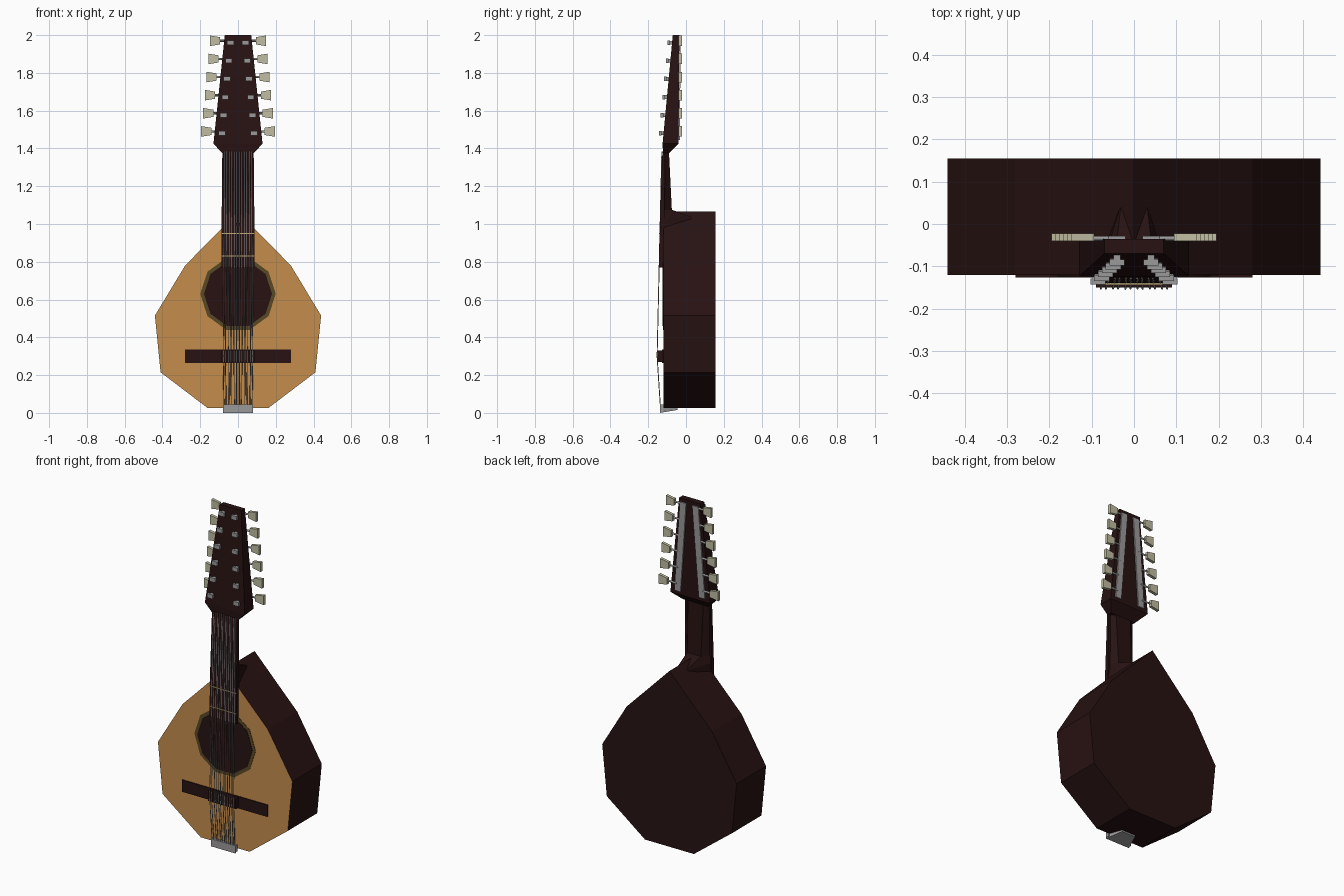
import bpy, bmesh, math

if "Cube" in bpy.data.objects:
    bpy.data.objects.remove(bpy.data.objects["Cube"])


def material(name, rgb):
    m = bpy.data.materials.new(name)
    m.use_nodes = True
    m.diffuse_color = (*rgb, 1)
    m.node_tree.nodes["Principled BSDF"].inputs["Base Color"].default_value = (*rgb, 1)
    return m


wood = material("dark_wood", (0.021, 0.006, 0.006))
spruce = material("golden_top", (0.56, 0.27, 0.073))
trim = material("cream_binding", (0.52, 0.40, 0.19))
rosette_mat = material("olive_ring", (0.1, 0.065, 0.017))
metal = material("grey_metal", (0.33, 0.32, 0.32))
ivory = material("ivory", (0.53, 0.51, 0.36))


def finish(name, bm, *mats):
    bmesh.ops.recalc_face_normals(bm, faces=bm.faces[:])
    mesh = bpy.data.meshes.new(name)
    bm.to_mesh(mesh)
    bm.free()
    for m in mats:
        mesh.materials.append(m)
    ob = bpy.data.objects.new(name, mesh)
    bpy.context.collection.objects.link(ob)
    return ob


def prism(bm, outline, y0, y1):
    """Extrude an (x, z) outline along y; returns the front cap."""
    rings = [[bm.verts.new((x, y, z)) for x, z in outline] for y in (y0, y1)]
    n = len(outline)
    for i in range(n):
        j = (i + 1) % n
        bm.faces.new((rings[0][i], rings[0][j], rings[1][j], rings[1][i]))
    bm.faces.new(rings[1])
    return bm.faces.new(rings[0])


def loft(name, mat, sections):
    """Four-cornered sections: z, centre x, front half width, back half width, front y, back y."""
    bm = bmesh.new()
    rings = []
    for z, cx, wf, wb, yf, yb in sections:
        corners = ((cx - wf, yf), (cx + wf, yf), (cx + wb, yb), (cx - wb, yb))
        rings.append([bm.verts.new((x, y, z)) for x, y in corners])
    for a, b in zip(rings, rings[1:]):
        for i in range(4):
            j = (i + 1) % 4
            bm.faces.new((a[i], a[j], b[j], b[i]))
    bm.faces.new(rings[0])
    bm.faces.new(rings[-1])
    return finish(name, bm, mat)


def box(name, mat, cx, half, y0, y1, z0, z1):
    return loft(name, mat, [(z, cx, half, half, y0, y1) for z in (z0, z1)])


def wire(name, mat, points, radius):
    cu = bpy.data.curves.new(name, "CURVE")
    cu.dimensions = "3D"
    cu.bevel_depth = radius
    cu.bevel_resolution = 0
    cu.use_fill_caps = True
    sp = cu.splines.new("POLY")
    sp.points.add(len(points) - 1)
    for p, co in zip(sp.points, points):
        p.co = (*co, 1)
    cu.materials.append(mat)
    ob = bpy.data.objects.new(name, cu)
    bpy.context.collection.objects.link(ob)


# Faceted body with a bound golden top
half = [(0.16, 0.025), (0.41, 0.215), (0.44, 0.515), (0.28, 0.78)]
outline = half + [(0, 1.065)] + [(-x, z) for x, z in reversed(half)]
bm = bmesh.new()
front = prism(bm, outline, -0.12, 0.155)
rim = bmesh.ops.inset_individual(bm, faces=[front], thickness=0.014)
for f in rim["faces"]:
    f.material_index = 1
front.material_index = 2
finish("body", bm, wood, trim, spruce)


# Sound hole and its ring
def disc(name, mat, radius, y):
    bm = bmesh.new()
    pts = [(radius * math.cos(math.tau * i / 10), 0.63 + radius * math.sin(math.tau * i / 10))
           for i in range(10)]
    prism(bm, pts, y, -0.119)
    finish(name, bm, mat)


disc("sound_hole_ring", rosette_mat, 0.2, -0.122)
disc("sound_hole", wood, 0.18, -0.124)

# Bridge and saddle
box("bridge", wood, 0, 0.28, -0.126, -0.119, 0.265, 0.335)
box("saddle", wood, 0, 0.09, -0.15, -0.12, 0.27, 0.33)

# Neck with heel, fingerboard, headstock
loft("neck", wood, [(0.98, 0, 0.085, 0.03, -0.13, 0.08),
                    (1.03, 0, 0.085, 0.03, -0.13, 0.05),
                    (1.075, 0, 0.085, 0.045, -0.13, -0.075),
                    (1.38, 0, 0.083, 0.05, -0.12, -0.09)])
loft("fingerboard", wood, [(0.77, 0, 0.087, 0.087, -0.142, -0.119),
                           (1.0, 0, 0.087, 0.087, -0.138, -0.115),
                           (1.385, 0, 0.083, 0.083, -0.125, -0.11)])
loft("headstock", wood, [(1.375, 0, 0.083, 0.083, -0.122, -0.09),
                         (1.425, 0, 0.13, 0.13, -0.124, -0.04),
                         (2.0, 0, 0.07, 0.07, -0.07, -0.035)])
for z in (0.83, 0.95):
    box("fret", trim, 0, 0.087, -0.144, -0.135, z - 0.002, z + 0.002)

# Tuners on both sides
for side in (-1, 1):
    loft("tuner_plate", metal, [(1.445, side * 0.08, 0.02, 0.02, -0.045, -0.033),
                                (1.98, side * 0.04, 0.02, 0.02, -0.04, -0.028)])
    for i in range(6):
        t = i / 5
        z = 1.49 + 0.48 * t
        inner, outer = 0.14 - 0.045 * t, 0.195 - 0.048 * t
        peg_x = 0.085 - 0.045 * t
        y_face = -0.117 + 0.045 * t
        wire("tuner_shaft", metal, [(side * peg_x, -0.034, z), (side * inner, -0.034, z)], 0.006)
        bm = bmesh.new()
        prism(bm, [(side * inner, z - 0.019), (side * outer, z - 0.028),
                   (side * outer, z + 0.028), (side * inner, z + 0.019)], -0.04, -0.022)
        finish("tuner_button", bm, ivory)
        box("string_post", metal, side * peg_x, 0.008, y_face - 0.016, y_face + 0.02, z - 0.02, z)
        box("post_cap", metal, side * peg_x, 0.018, y_face - 0.026, y_face - 0.012, z - 0.022, z + 0.002)

# Strings in six pairs
for course in range(6):
    for offset in (-0.006, 0.006):
        x = (course - 2.5) * 0.029 + offset
        wire("string", metal, [(x * 0.9, -0.128, 1.385), (x, -0.153, 0.3),
                               (x * 0.95, -0.136, 0.04)], 0.0024)

# Tailpiece: front lip and a tapered plate under the body
box("tailpiece_front", metal, 0, 0.08, -0.138, -0.119, 0.006, 0.045)
tail = loft("tailpiece_base", metal, [(0.0, 0, 0.08, 0.045, -0.138, -0.045),
                                      (0.026, 0, 0.08, 0.045, -0.138, -0.045)])
for v in tail.data.vertices:
    if v.co.y > -0.1 and v.co.z < 0.01:
        v.co.z = 0.016
